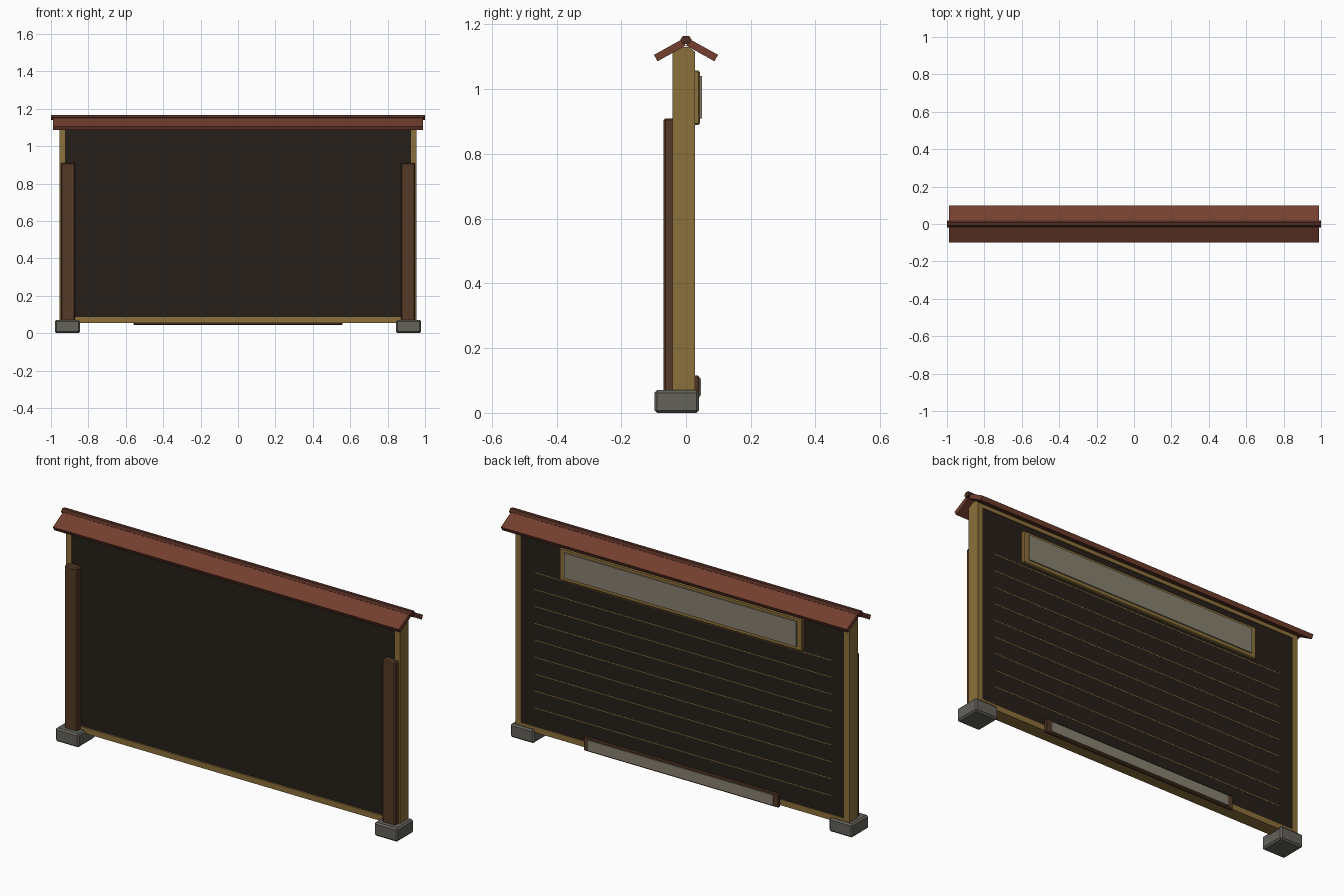
import bpy, bmesh, math

if "Cube" in bpy.data.objects:
    bpy.data.objects.remove(bpy.data.objects["Cube"])

def mat(name, rgb):
    m = bpy.data.materials.new(name)
    m.diffuse_color = (*rgb, 1)
    m.use_nodes = True
    m.node_tree.nodes["Principled BSDF"].inputs["Base Color"].default_value = m.diffuse_color
    return m

GOLD = mat("oak", (.26, .16, .045))
BROWN = mat("dark_wood", (.09, .042, .021))
ROOF = mat("roof_red", (.17, .05, .028))
RIDGE = mat("ridge_red", (.08, .025, .016))
BOARD = mat("board_dark", (.019, .0137, .01))
PLATE = mat("plate", (.25, .22, .16))
STONE = mat("stone", (.127, .122, .102))

def prism(name, prof, x0, x1, m):
    """Extrude a (y, z) profile along x."""
    bm = bmesh.new()
    f = bm.faces.new([bm.verts.new((x0, y, z)) for y, z in prof])
    r = bmesh.ops.extrude_face_region(bm, geom=[f])
    bmesh.ops.translate(bm, vec=(x1 - x0, 0, 0),
                        verts=[v for v in r["geom"] if isinstance(v, bmesh.types.BMVert)])
    bmesh.ops.recalc_face_normals(bm, faces=bm.faces)
    me = bpy.data.meshes.new(name)
    bm.to_mesh(me)
    bm.free()
    me.materials.append(m)
    o = bpy.data.objects.new(name, me)
    bpy.context.collection.objects.link(o)
    return o

def box(name, x, y, z, m, bevel=0):
    o = prism(name, [(y[0], z[0]), (y[1], z[0]), (y[1], z[1]), (y[0], z[1])], *x, m)
    if bevel:
        b = o.modifiers.new("bevel", 'BEVEL')
        b.width = bevel
        b.segments = 1
    return o

# side parts: frame stile, front post, stone foot
stile = [(-.041, .055), (.028, .055), (.028, 1.115), (.01, 1.13), (-.012, 1.13), (-.041, 1.112)]
for s, side in ((-1, "left"), (1, "right")):
    def span(a, b):
        return tuple(sorted((s * a, s * b)))
    prism(side + "_stile", stile, *span(.925, .955), GOLD)
    box(side + "_post", span(.872, .947), (-.069, -.03), (.06, .91), BROWN, .006)
    box(side + "_foot", span(.845, .979), (-.097, .04), (0, .07), STONE, .008)

# rails and board
box("bottom_rail", (-.925, .925), (-.041, .028), (.055, .085), GOLD)
prism("top_rail", [(-.041, 1.095), (.028, 1.095)] + stile[2:], -.925, .925, GOLD)
box("board", (-.926, .926), (-.033, .023), (.08, 1.1), BOARD)

# thin grooves lines across the back of the board
for i in range(9):
    z = .18 + i * .0875
    box(f"back_line_{i + 1}", (-.85, .85), (.02, .0238), (z - .002, z + .002), GOLD)

# signs on the back: frame with a pale plate
box("upper_sign_frame", (-.695, .695), (.024, .043), (.89, 1.057), GOLD, .004)
box("upper_sign_plate", (-.665, .665), (.04, .049), (.91, 1.04), PLATE)
box("lower_sign_frame", (-.558, .558), (.024, .041), (.044, .115), BROWN, .004)
box("lower_sign_plate", (-.53, .53), (.038, .046), (.054, .106), PLATE)

# roof slopes and ridge
for s, side in ((-1, "front"), (1, "back")):
    prism(side + "_roof", [(s * .099, 1.106), (s * .088, 1.086), (s * .002, 1.134), (s * .005, 1.158)],
          -.99, .99, ROOF)
ridge = [(.018 * math.cos(math.radians(a)), 1.152 + .015 * math.sin(math.radians(a)))
         for a in range(0, 360, 60)]
prism("ridge_cap", ridge, -1, 1, RIDGE)
